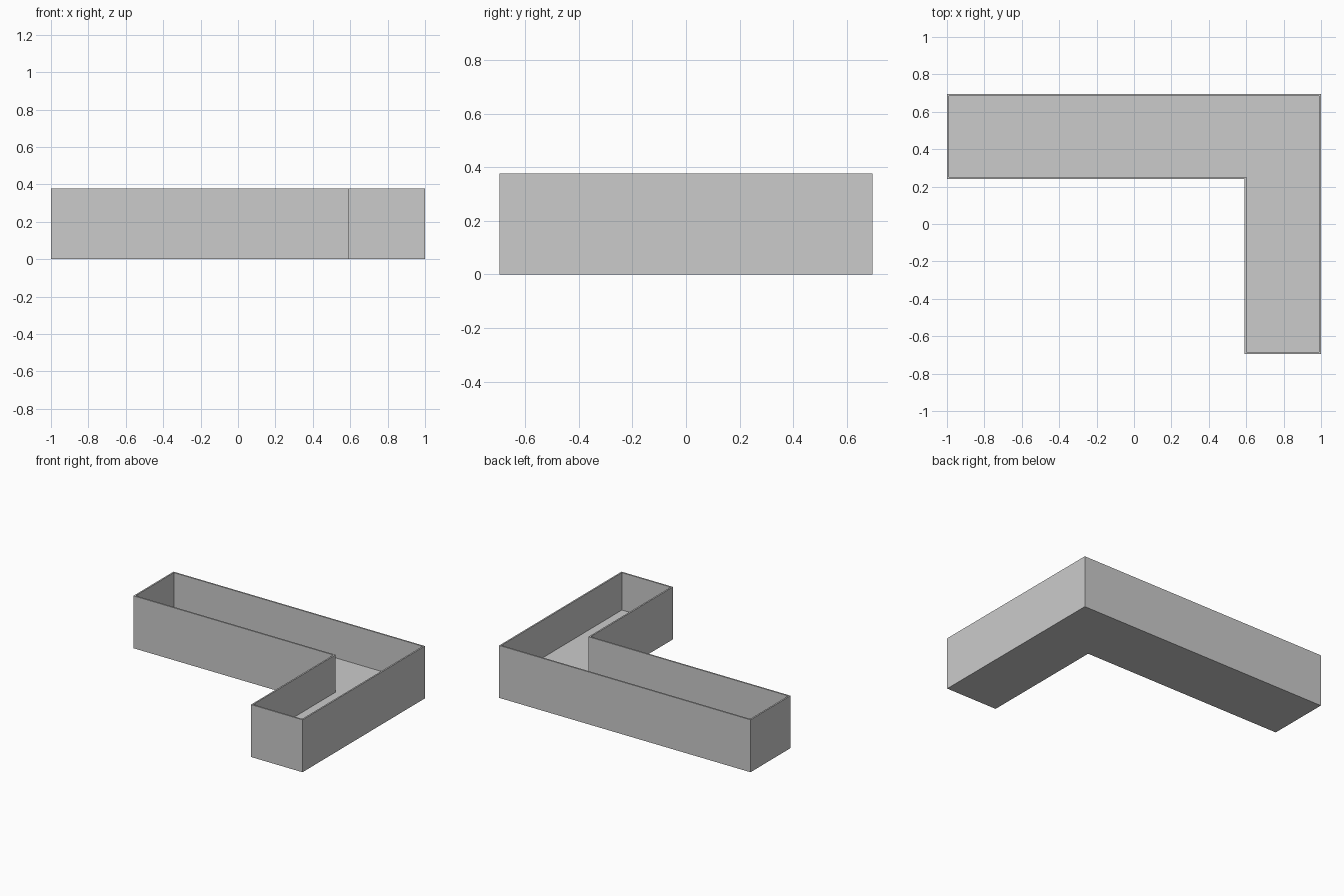
import bpy, bmesh

if "Cube" in bpy.data.objects:
    bpy.data.objects.remove(bpy.data.objects["Cube"])

HEIGHT = 0.377
WALL = 0.011
FLOOR = 0.108

# L-shaped footprint
footprint = [(-1, 0.24), (0.59, 0.24), (0.59, -0.695),
             (1, -0.695), (1, 0.695), (-1, 0.695)]

bm = bmesh.new()
outline = [bm.verts.new((x, y, 0)) for x, y in footprint]
base = bm.faces.new(outline)
base.normal_update()


def extrude(face, dz):
    new = bmesh.ops.extrude_discrete_faces(bm, faces=[face])["faces"][0]
    bmesh.ops.translate(bm, vec=(0, 0, dz), verts=list(new.verts))
    return new


# Solid block with a closed underside
top = extrude(base, HEIGHT)
if not any(all(v.co.z < 1e-6 for v in f.verts) for f in bm.faces):
    low = [v for v in outline if v.is_valid]
    bm.faces.new(low[::-1])
bm.normal_update()

# Thin rim, then sink the inside down to the raised floor
bmesh.ops.inset_region(bm, faces=[top], thickness=WALL,
                       use_even_offset=True, use_boundary=True)
extrude(top, FLOOR - HEIGHT)
bmesh.ops.recalc_face_normals(bm, faces=list(bm.faces))

mesh = bpy.data.meshes.new("planter_box")
bm.to_mesh(mesh)
bm.free()
planter = bpy.data.objects.new("planter_box", mesh)
bpy.context.collection.objects.link(planter)
